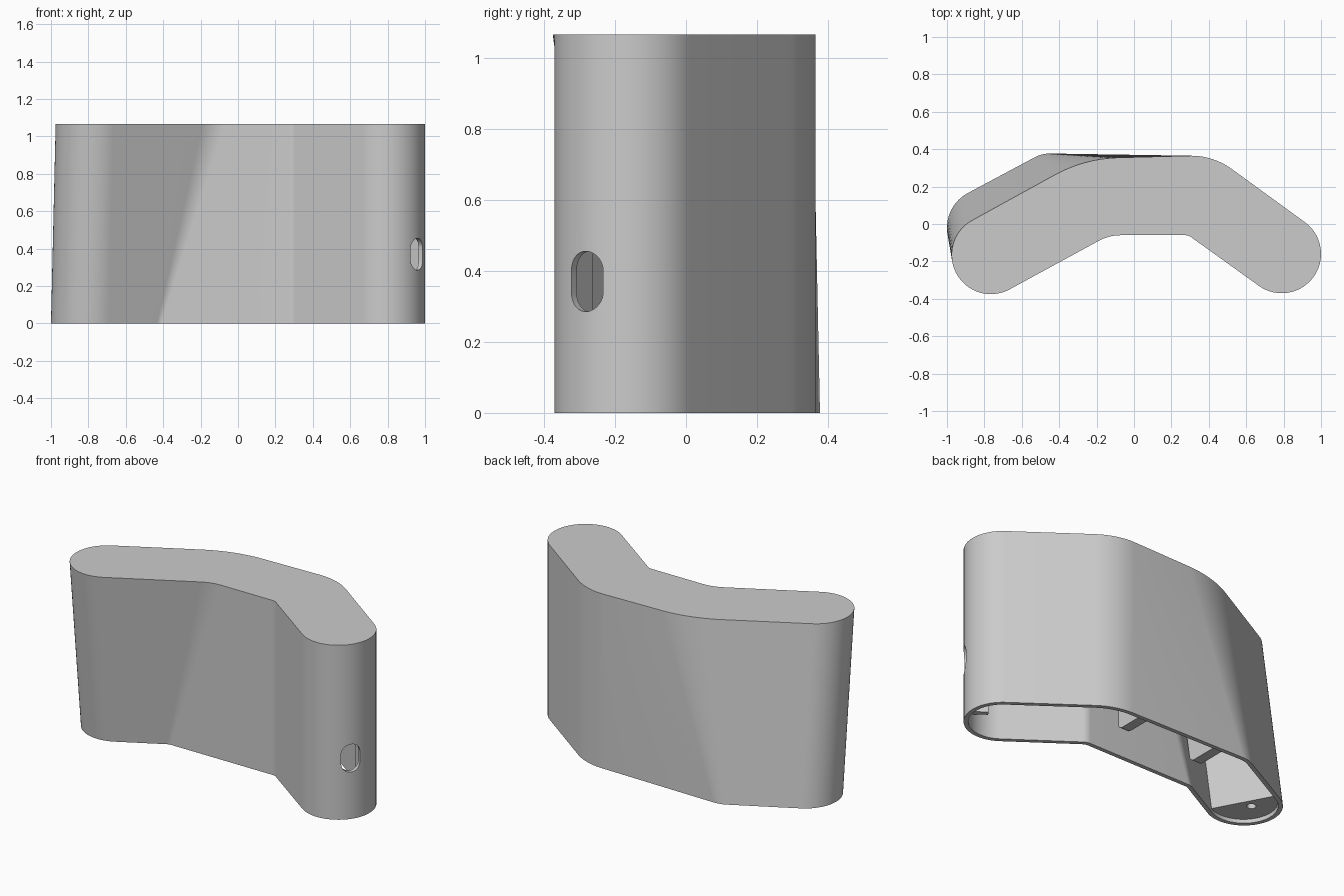
import bpy, bmesh
from math import cos, sin, radians
from mathutils import Vector, Matrix

if "Cube" in bpy.data.objects:
    bpy.data.objects.remove(bpy.data.objects["Cube"], do_unlink=True)

HEIGHT, WALL, LEVELS = 1.065, 0.025, 8

grey = bpy.data.materials.new("plain grey")
grey.use_nodes = True
COLOUR = (0.6, 0.6, 0.6, 1)
grey.diffuse_color = COLOUR
grey.node_tree.nodes["Principled BSDF"].inputs["Base Color"].default_value = COLOUR

# Outline arcs: centre x, centre y, radius (negative = concave), start and end angle
RIGHT_LOBE = (0.79, -0.16, 0.21, -125.5, 54.5)
RIGHT_BEND = (0.305, -0.005, 0.37, 54.5, 90)
RIGHT_CREASE = (0.275, -0.11, -0.05, 270, 234.5)
BASE = [RIGHT_LOBE, RIGHT_BEND, (-0.45, 0.207, 0.17, 90, 118.4),
        (-0.79, -0.02, 0.21, 118.4, 298.4), (-0.41, -0.11, -0.05, 298.4, 270), RIGHT_CREASE]
TOP = [RIGHT_LOBE, RIGHT_BEND, (-0.063, -0.395, 0.75, 92, 118.4),
       (-0.765, -0.165, 0.21, 118.4, 298.4), (-0.07, -0.31, -0.25, 298.4, 270), RIGHT_CREASE]
STEPS = [32, 14, 14, 32, 10, 10]


def arc(spec, steps, inset):
    cx, cy, r, a0, a1 = spec
    for i in range(steps + 1):
        a = radians(a0 + (a1 - a0) * i / steps)
        yield Vector((cx + (r - inset) * cos(a), cy + (r - inset) * sin(a), 0))


def ring(z, inset, arcs=range(6)):
    """Cross-section at height z, blended from base to top."""
    pts = []
    for k in arcs:
        for p, q in zip(arc(BASE[k], STEPS[k], inset), arc(TOP[k], STEPS[k], inset)):
            v = p.lerp(q, z / HEIGHT)
            v.z = z
            pts.append(v)
    return pts


def bridge(bm, a, b):
    for i in range(len(a)):
        j = (i + 1) % len(a)
        bm.faces.new((a[i], a[j], b[j], b[i]))


def loft(bm, rings):
    loops = [[bm.verts.new(p) for p in r] for r in rings]
    for a, b in zip(loops, loops[1:]):
        bridge(bm, a, b)
    return loops


def finish(bm, name):
    bmesh.ops.recalc_face_normals(bm, faces=bm.faces)
    mesh = bpy.data.meshes.new(name)
    bm.to_mesh(mesh)
    bm.free()
    mesh.materials.append(grey)
    ob = bpy.data.objects.new(name, mesh)
    bpy.context.collection.objects.link(ob)
    return ob


def solid(name, rings):
    bm = bmesh.new()
    loops = loft(bm, rings)
    bm.faces.new(loops[0])
    bm.faces.new(loops[-1])
    return finish(bm, name)


def activate(ob):
    bpy.ops.object.select_all(action='DESELECT')
    ob.select_set(True)
    bpy.context.view_layer.objects.active = ob


def cut(ob, cutter):
    cutter.hide_render = True
    mod = ob.modifiers.new("cut", 'BOOLEAN')
    mod.operation, mod.solver, mod.object = 'DIFFERENCE', 'EXACT', cutter
    activate(ob)
    bpy.ops.object.modifier_apply(modifier=mod.name)
    bpy.data.objects.remove(cutter, do_unlink=True)


# Hollow housing, open underneath
bm = bmesh.new()
outer = loft(bm, [ring(HEIGHT * i / LEVELS, 0) for i in range(LEVELS + 1)])
inner = loft(bm, [ring((HEIGHT - WALL) * i / LEVELS, WALL) for i in range(LEVELS + 1)])
bridge(bm, outer[0], inner[0])
bm.faces.new(outer[-1])
bm.faces.new(inner[-1])
housing = finish(bm, "housing")

# Cable slot through the end of the right-hand lobe
axis = Vector((0.81, -0.58, 0)).normalized()
side = Vector((-axis.y, axis.x, 0))
centre = Vector((0.79, -0.16, 0.37))
slot = []
for k in range(32):
    a = radians(360 * (k + 0.5) / 32)
    slot.append(centre + side * 0.055 * cos(a)
                + Vector((0, 0, 0.055 * sin(a) + (0.03 if k < 16 else -0.03))))
cut(housing, solid("slot_cutter", [[p + axis * d for p in slot] for d in (0.1, 0.3)]))

# Solid end block in the other lobe, with a screw hole
block = solid("end_block", [ring(z, WALL * 0.8, [3]) for z in (0.025, HEIGHT - WALL)])
bm = bmesh.new()
bmesh.ops.create_cone(bm, cap_ends=True, segments=24, radius1=0.025, radius2=0.025,
                      depth=0.4, matrix=Matrix.Translation((-0.85, -0.03, 0.1)))
cut(block, finish(bm, "screw_hole_cutter"))

# Internal ribs with a rounded lower front corner
def rib(name, x, front, back, top_front, top_back):
    r, low = 0.04, 0.16
    profile = [(front + r - r * cos(radians(a)), low + r - r * sin(radians(a)))
               for a in range(0, 91, 15)]
    profile += [(back, low), (top_back, HEIGHT - WALL), (top_front, HEIGHT - WALL)]
    return solid(name, [[Vector((px, y, z)) for y, z in profile] for px in (x, x - 0.06)])


ribs = [rib("middle_rib", 0.08, -0.04, 0.342, -0.04, 0.335),
        rib("outer_rib", -0.44, -0.06, 0.3, -0.2, 0.18)]

# Guide posts either side of the slot
posts = []
for name, s in (("front_guide_post", -1), ("back_guide_post", 1)):
    base = [centre + axis * d + side * s * w for d, w in
            ((0.07, 0.075), (0.16, 0.075), (0.16, 0.105), (0.07, 0.105))]
    posts.append(solid(name, [[Vector((p.x, p.y, z)) for p in base] for z in (0.1, 0.6)]))

for ob in [housing, block] + ribs + posts:
    activate(ob)
    bpy.ops.object.shade_smooth_by_angle(angle=radians(30))
